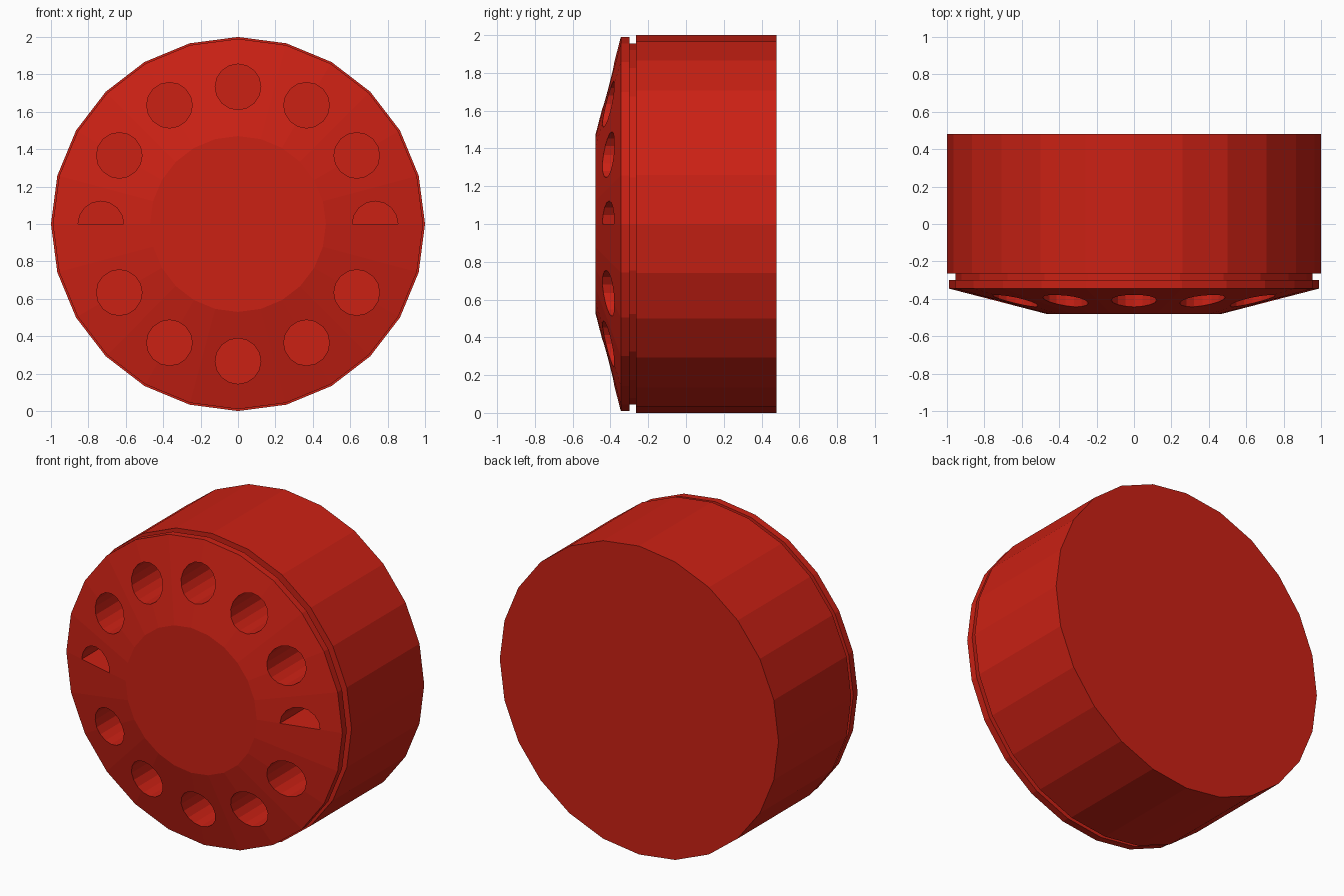
import bpy, bmesh, math

if "Cube" in bpy.data.objects:
    bpy.data.objects.remove(bpy.data.objects["Cube"])

red = bpy.data.materials.new("red")
red.diffuse_color = (0.60, 0.015, 0.007, 1)
red.use_nodes = True
red.node_tree.nodes["Principled BSDF"].inputs["Base Color"].default_value = red.diffuse_color

SIDES = 24


def make_object(name, bm):
    bmesh.ops.recalc_face_normals(bm, faces=bm.faces)
    mesh = bpy.data.meshes.new(name)
    bm.to_mesh(mesh)
    bm.free()
    mesh.materials.append(red)
    obj = bpy.data.objects.new(name, mesh)
    bpy.context.collection.objects.link(obj)
    return obj


def lathe(name, profile):
    """Turn (radius, y) points around the y axis at z = 1, capped at both ends."""
    bm = bmesh.new()
    rings = []
    for r, y in profile:
        angles = [math.tau * i / SIDES for i in range(SIDES)]
        rings.append([bm.verts.new((r * math.cos(a), y, 1 + r * math.sin(a))) for a in angles])
    for a, b in zip(rings, rings[1:]):
        for i in range(SIDES):
            j = (i + 1) % SIDES
            bm.faces.new((a[i], a[j], b[j], b[i]))
    bm.faces.new(rings[0])
    bm.faces.new(rings[-1])
    return make_object(name, bm)


def add_bore(bm, cx, cz, radius, y0, y1, half=False):
    """Add a round or upper-half prism along y."""
    n = 16
    count = n // 2 + 1 if half else n
    pts = [(cx + radius * math.cos(math.tau * i / n),
            cz + radius * math.sin(math.tau * i / n)) for i in range(count)]
    front = [bm.verts.new((x, y0, z)) for x, z in pts]
    back = [bm.verts.new((x, y1, z)) for x, z in pts]
    for i in range(count):
        j = (i + 1) % count
        bm.faces.new((front[i], front[j], back[j], back[i]))
    bm.faces.new(front)
    bm.faces.new(back)


# Drum with a groove, a rim lip and a bevelled front
drum = lathe("drum_body", [
    (1.0, 0.48), (1.0, -0.265), (0.955, -0.265), (0.955, -0.30),
    (0.99, -0.30), (0.99, -0.345), (0.47, -0.48),
])

# Ring of twelve bores; the two side ones are only upper halves
bm = bmesh.new()
for k in range(12):
    a = math.tau * k / 12
    add_bore(bm, 0.733 * math.cos(a), 1 + 0.733 * math.sin(a),
             0.122, -0.7, -0.10, half=k in (0, 6))
cutter = make_object("bore_cutter", bm)
cutter.hide_render = True
cutter.hide_set(True)

cut = drum.modifiers.new("bores", 'BOOLEAN')
cut.operation = 'DIFFERENCE'
cut.solver = 'EXACT'
cut.object = cutter
